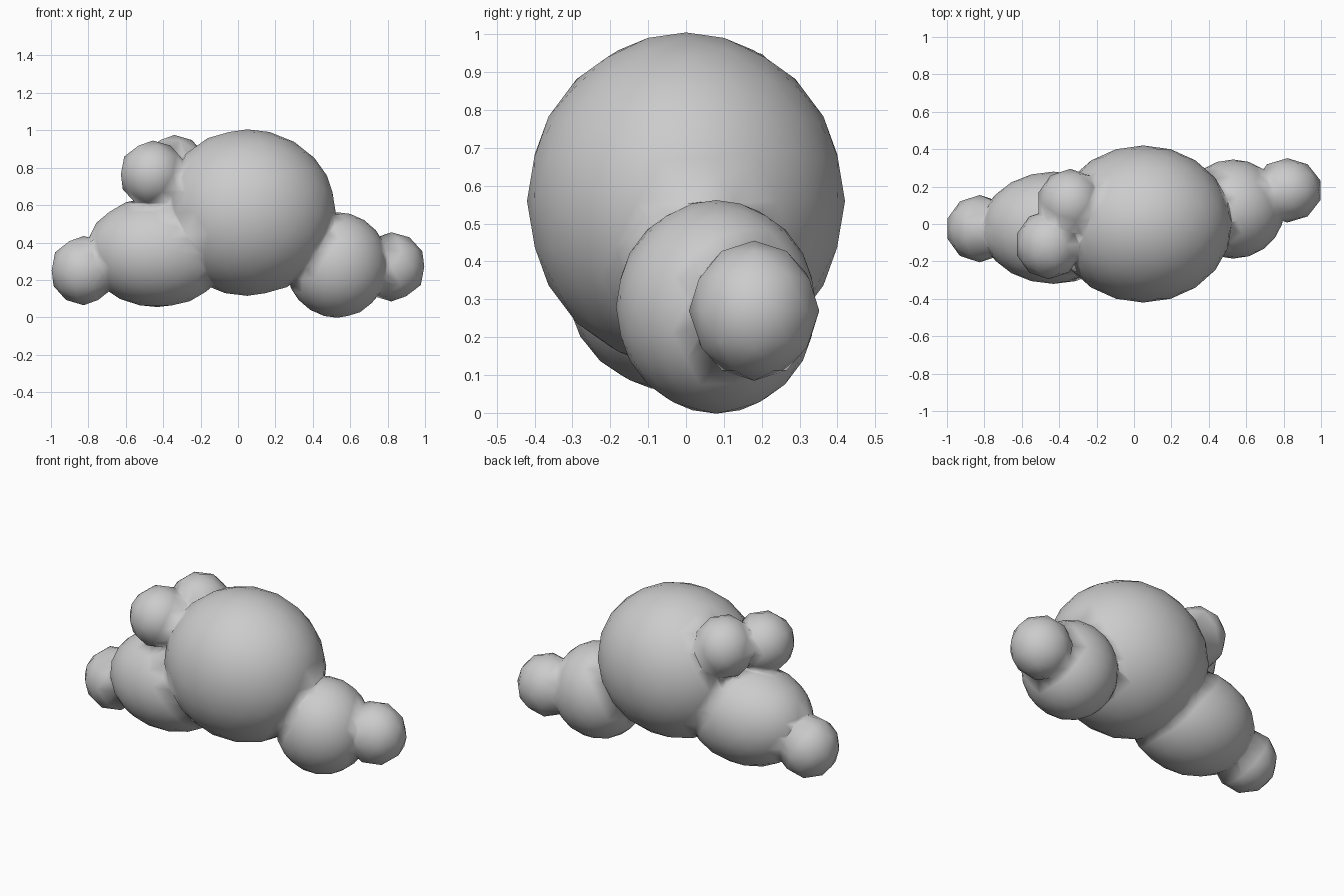
import bpy

if "Cube" in bpy.data.objects:
    bpy.data.objects.remove(bpy.data.objects["Cube"])

# Puffs: centre, radii, icosphere subdivisions
PUFFS = [
    ((0.05, 0.0, 0.56), (0.475, 0.42, 0.445), 3),      # main puff
    ((-0.43, -0.02, 0.35), (0.385, 0.30, 0.295), 3),   # lower left
    ((0.53, 0.08, 0.28), (0.275, 0.265, 0.282), 3),    # lower right
    ((-0.825, -0.025, 0.25), (0.18, 0.18, 0.185), 2),  # left tip
    ((0.82, 0.18, 0.27), (0.185, 0.172, 0.185), 2),    # right tip
    ((-0.455, -0.11, 0.765), (0.18, 0.185, 0.18), 2),  # upper left front
    ((-0.34, 0.11, 0.79), (0.18, 0.185, 0.185), 2),    # upper left back
]


def puff(centre, radii, level):
    bpy.ops.mesh.primitive_ico_sphere_add(subdivisions=level, radius=1, location=centre)
    ob = bpy.context.object
    ob.scale = radii
    bpy.ops.object.transform_apply(location=True, rotation=False, scale=True)
    return ob


# Fuse all puffs into one continuous surface
cloud = puff(*PUFFS[0])
cloud.name = "cloud"
for spec in PUFFS[1:]:
    other = puff(*spec)
    bpy.context.view_layer.objects.active = cloud
    mod = cloud.modifiers.new("join", 'BOOLEAN')
    mod.operation = 'UNION'
    mod.solver = 'EXACT'
    mod.object = other
    bpy.ops.object.modifier_apply(modifier=mod.name)
    bpy.data.objects.remove(other, do_unlink=True)

# Weld slivers along the seams, then blend the shading across them
weld = cloud.modifiers.new("weld", 'WELD')
weld.merge_threshold = 0.015
bpy.ops.object.modifier_apply(modifier=weld.name)
for p in cloud.data.polygons:
    p.use_smooth = True
